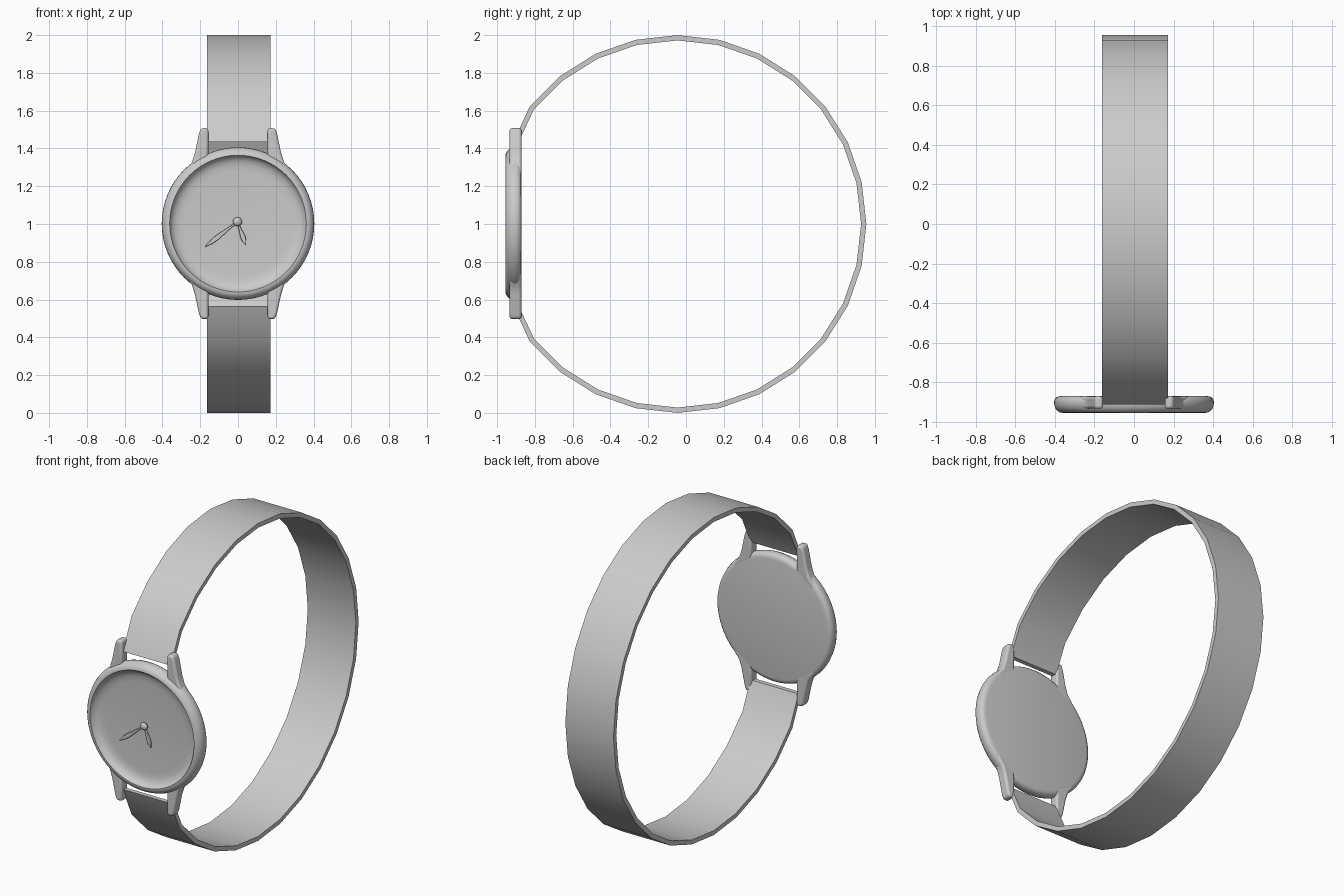
import bpy, bmesh, math
from mathutils import Vector, Matrix

if "Cube" in bpy.data.objects:
    bpy.data.objects.remove(bpy.data.objects["Cube"])

MID = 1.002  # height of the watch centre


def finish(name, bm, loc=(0, 0, 0), angle=35):
    bmesh.ops.remove_doubles(bm, verts=bm.verts, dist=1e-5)
    bmesh.ops.recalc_face_normals(bm, faces=bm.faces)
    me = bpy.data.meshes.new(name)
    bm.to_mesh(me)
    bm.free()
    ob = bpy.data.objects.new(name, me)
    bpy.context.collection.objects.link(ob)
    ob.location = loc
    bpy.ops.object.select_all(action='DESELECT')
    ob.select_set(True)
    bpy.context.view_layer.objects.active = ob
    bpy.ops.object.shade_smooth_by_angle(angle=math.radians(angle))
    return ob


def lathe(name, profile, loc, steps=64):
    """Turn (radius, y) points around the y axis."""
    bm = bmesh.new()
    vs = [bm.verts.new((r, y, 0)) for r, y in profile]
    es = [bm.edges.new(p) for p in zip(vs, vs[1:])]
    bmesh.ops.spin(bm, geom=vs + es, cent=(0, 0, 0), axis=(0, 1, 0),
                   angle=math.tau, steps=steps)
    return finish(name, bm, loc)


def prism(name, outline, y0, y1, loc, angle=35):
    """Extrude an (x, z) outline from y0 to y1."""
    bm = bmesh.new()
    f = bm.faces.new([bm.verts.new((x, y0, z)) for x, z in outline])
    new = bmesh.ops.extrude_face_region(bm, geom=[f])["geom"]
    bmesh.ops.translate(bm, vec=(0, y1 - y0, 0),
                        verts=[g for g in new if isinstance(g, bmesh.types.BMVert)])
    return finish(name, bm, loc, angle)


def bevel(ob, width, segments):
    m = ob.modifiers.new("soft_edges", 'BEVEL')
    m.width, m.segments, m.limit_method = width, segments, 'ANGLE'
    m.angle_limit = math.radians(40)


# Case with raised rim and recessed dial
lathe("case", [(0, -.871), (.372, -.871), (.388, -.874), (.399, -.883),
               (.404, -.898), (.403, -.918), (.396, -.935), (.385, -.947),
               (.373, -.954), (.362, -.955), (.359, -.948), (.350, -.935),
               (.335, -.924), (.312, -.917), (.28, -.914), (0, -.914)], (0, 0, MID))

# Four lugs, mirrored left-right and up-down
lug = prism("lugs", [(.157, .33), (.157, .505), (.196, .505), (.207, .475),
                     (.228, .375), (.245, .322), (.272, .29), (.29, .24)],
            -.934, -.871, (0, 0, MID))
bevel(lug, .013, 3)
mir = lug.modifiers.new("mirror", 'MIRROR')
mir.use_axis = (True, False, True)

# Strap: 28-sided loop left open at the case
CY, R, T, STEP = -.045, 1.0, .028, math.tau / 28
outer = [(-.914, 1.435)]
inner = [(-.886, 1.435)]
for k in range(11, -12, -1):
    c, s = math.cos(k * STEP), math.sin(k * STEP)
    outer.append((CY + R * c, 1 + R * s))
    inner.append((CY + (R - T) * c, 1 + (R - T) * s))
outer.append((-.914, .567))
inner.append((-.886, .567))
bm = bmesh.new()
rows = []
for o, i in zip(outer, inner):
    rows.append([bm.verts.new((x, *p)) for x, p in
                 ((-.163, o), (.172, o), (.172, i), (-.163, i))])
for a, b in zip(rows, rows[1:]):
    for j in range(4):
        bm.faces.new((a[j], a[(j + 1) % 4], b[(j + 1) % 4], b[j]))
bm.faces.new(rows[0])
bm.faces.new(rows[-1])
finish("strap", bm)

# Leaf-shaped hands
HUB = Vector((-.003, 0, 1.012))


def hand(name, tip, width, y):
    d = Vector((tip[0] - HUB.x, tip[1] - HUB.z))
    n = Vector((-d.y, d.x)).normalized()
    half = [(0, .3), (.3, .55), (.62, 1), (.8, .8)]
    pts = [d * t + n * w * width / 2 for t, w in half] + [d]
    pts += [d * t - n * w * width / 2 for t, w in reversed(half)]
    bevel(prism(name, [tuple(p) for p in pts], y, y + .01, HUB), .003, 2)


hand("minute_hand", (-.178, .876), .026, -.936)
hand("hour_hand", (.042, .886), .027, -.930)

# Hub cap and its post
lathe("hand_hub", [(0, -.946), (.012, -.944), (.020, -.939), (.024, -.931),
                   (.022, -.924), (.012, -.918), (.012, -.912), (0, -.912)], HUB, 24)
